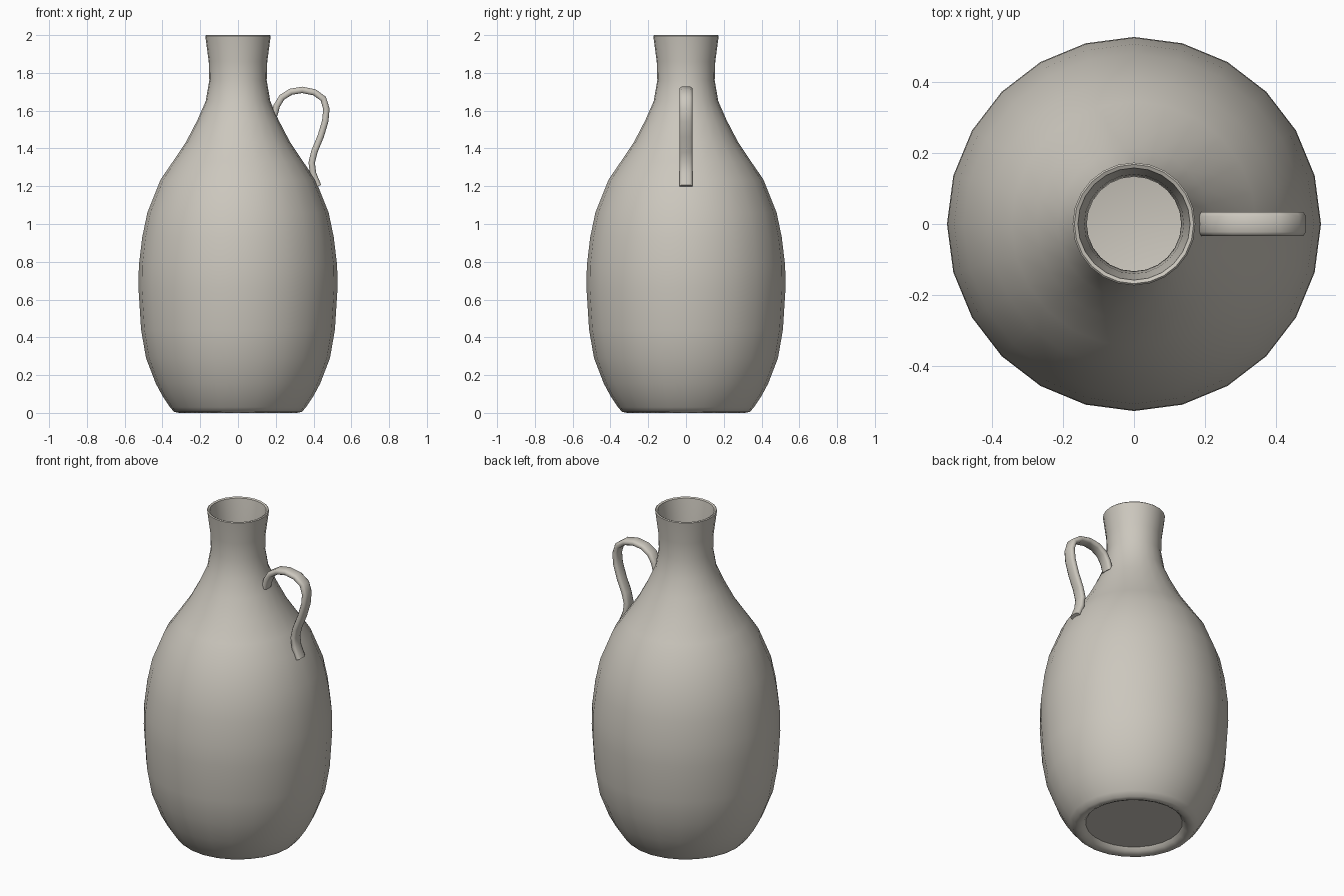
import bpy, bmesh, math
from mathutils import Vector

if "Cube" in bpy.data.objects:
    bpy.data.objects.remove(bpy.data.objects["Cube"])

clay = bpy.data.materials.new("warm_grey_clay")
clay.diffuse_color = (0.60, 0.57, 0.51, 1)
clay.use_nodes = True
clay.node_tree.nodes["Principled BSDF"].inputs["Base Color"].default_value = clay.diffuse_color


def finish(name, bm, angle):
    bmesh.ops.recalc_face_normals(bm, faces=bm.faces[:])
    me = bpy.data.meshes.new(name)
    bm.to_mesh(me)
    bm.free()
    me.materials.append(clay)
    ob = bpy.data.objects.new(name, me)
    bpy.context.collection.objects.link(ob)
    bpy.ops.object.select_all(action='DESELECT')
    ob.select_set(True)
    bpy.context.view_layer.objects.active = ob
    bpy.ops.object.shade_smooth_by_angle(angle=math.radians(angle))
    return ob


def skin(bm, rings):
    for a, b in zip(rings, rings[1:]):
        n = len(a)
        for i in range(n):
            bm.faces.new((a[i], a[(i + 1) % n], b[(i + 1) % n], b[i]))
    bm.faces.new(rings[0])
    bm.faces.new(rings[-1])


# Bottle: recessed base, outer wall, rim, then inner wall down to the floor
profile = [(0.27, 0.03), (0.285, 0.012), (0.31, 0.0), (0.338, 0.005), (0.36, 0.03),
           (0.40, 0.09), (0.435, 0.155), (0.487, 0.29), (0.513, 0.44), (0.527, 0.66),
           (0.525, 0.78), (0.507, 0.93), (0.48, 1.06), (0.41, 1.235), (0.345, 1.33),
           (0.275, 1.435), (0.215, 1.55), (0.171, 1.65), (0.152, 1.76), (0.155, 1.86),
           (0.173, 1.995), (0.168, 2.0), (0.158, 1.995),
           (0.14, 1.86), (0.133, 1.76), (0.15, 1.65), (0.25, 1.435), (0.385, 1.235),
           (0.455, 1.06), (0.503, 0.78), (0.503, 0.66), (0.463, 0.29), (0.38, 0.10),
           (0.31, 0.05)]
SIDES = 24
bm = bmesh.new()
rings = [[bm.verts.new((r * math.cos(2 * math.pi * i / SIDES),
                        r * math.sin(2 * math.pi * i / SIDES), z))
          for i in range(SIDES)] for r, z in profile]
skin(bm, rings)
finish("bottle_body", bm, 50)

# Handle: flattened strap swept along an S-shaped path
path = [(0.192, 1.575), (0.205, 1.625), (0.232, 1.67), (0.28, 1.7), (0.34, 1.71),
        (0.405, 1.697), (0.452, 1.663), (0.468, 1.61), (0.462, 1.545), (0.438, 1.465),
        (0.405, 1.385), (0.39, 1.325), (0.398, 1.265), (0.425, 1.2)]
pts = [Vector((x, 0, z)) for x, z in path]
section = [(0.017, 0.022), (0.017, -0.022), (0.009, -0.034), (-0.009, -0.034),
           (-0.017, -0.022), (-0.017, 0.022), (-0.009, 0.034), (0.009, 0.034)]
bm = bmesh.new()
rings = []
for i, p in enumerate(pts):
    t = (pts[min(i + 1, len(pts) - 1)] - pts[max(i - 1, 0)]).normalized()
    normal = Vector((-t.z, 0, t.x))
    rings.append([bm.verts.new(p + normal * u + Vector((0, v, 0))) for u, v in section])
skin(bm, rings)
finish("handle", bm, 60)
